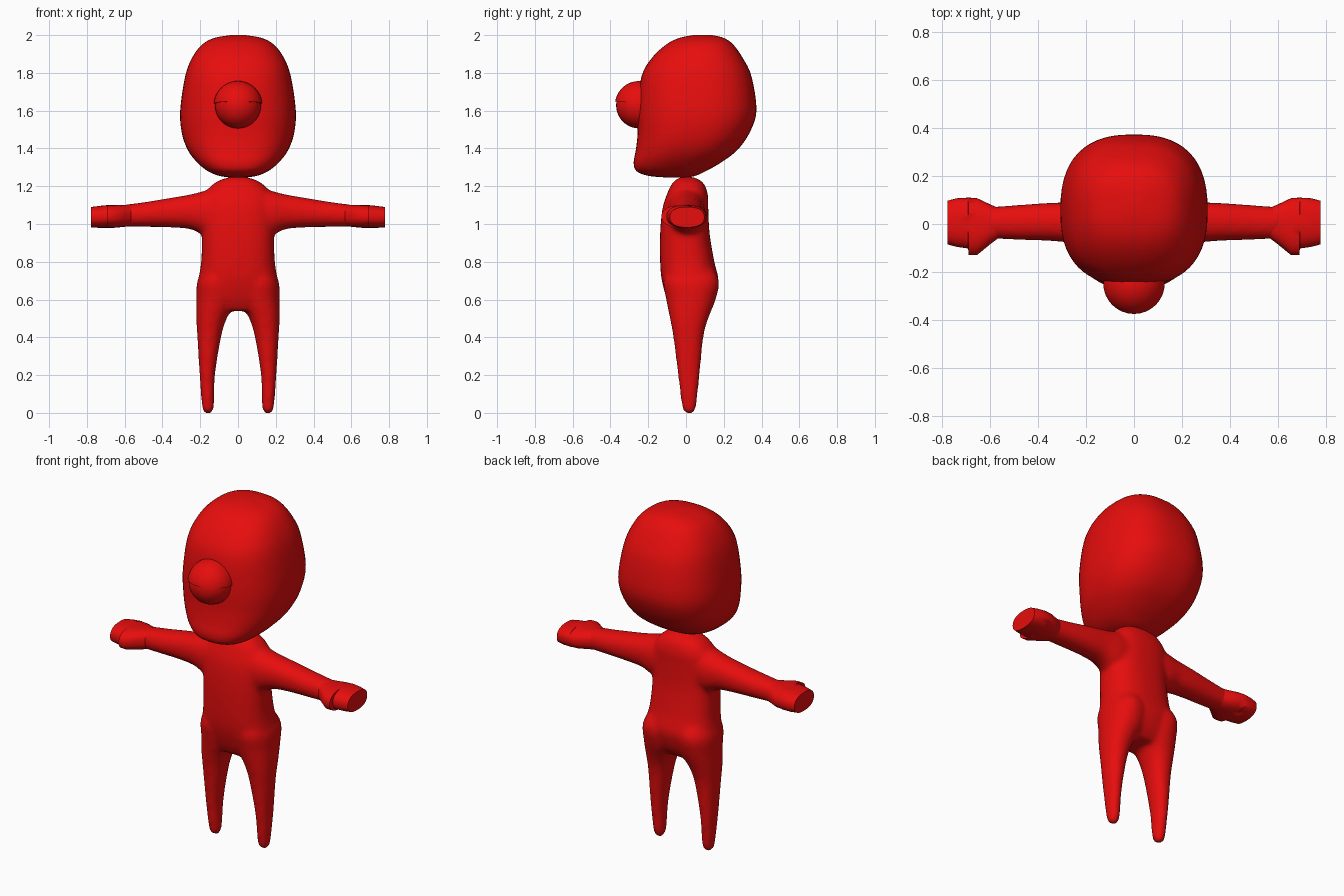
import bpy, bmesh, math
from mathutils import Vector

if "Cube" in bpy.data.objects:
    bpy.data.objects.remove(bpy.data.objects["Cube"], do_unlink=True)

red = bpy.data.materials.new("glossy red")
red.use_nodes = True
red.diffuse_color = (0.8, 0.004, 0.004, 1)
red.node_tree.nodes["Principled BSDF"].inputs["Base Color"].default_value = red.diffuse_color


def catmull(a, b, c, d, t):
    return tuple(0.5 * (2 * q + (r - p) * t + (2 * p - 5 * q + 4 * r - s) * t * t
                        + (3 * q - p - 3 * r + s) * t ** 3)
                 for p, q, r, s in zip(a, b, c, d))


def refine(rings, steps):
    """Smoothly interpolate a list of section rings."""
    last = len(rings) - 1
    out = []
    for i in range(last):
        quad = (rings[max(i - 1, 0)], rings[i], rings[i + 1], rings[min(i + 2, last)])
        out += [catmull(*quad, k / steps) for k in range(steps)]
    return out + [rings[last]]


def loft(bm, rings, axis, power=2.0, steps=4, sides=40, side=1):
    """Skin rings (position, min u, max u, min v, max v) along x or z; side=-1 mirrors."""
    loops = []
    for pos, u0, u1, v0, v1 in refine(rings, steps):
        loop = []
        for k in range(sides):
            a = 2 * math.pi * k / sides
            c, s = math.cos(a), math.sin(a)
            u = (u0 + u1) / 2 + (u1 - u0) / 2 * math.copysign(abs(c) ** (2 / power), c)
            v = (v0 + v1) / 2 + (v1 - v0) / 2 * math.copysign(abs(s) ** (2 / power), s)
            p = Vector((pos, u, v) if axis == "x" else (u, v, pos))
            p.x *= side
            loop.append(bm.verts.new(p))
        loops.append(loop)
    for a, b in zip(loops, loops[1:]):
        for k in range(sides):
            n = (k + 1) % sides
            bm.faces.new((a[k], a[n], b[n], b[k]))
    bm.faces.new(loops[0])
    bm.faces.new(loops[-1])


def finish(bm, name, angle=45):
    bmesh.ops.recalc_face_normals(bm, faces=bm.faces)
    mesh = bpy.data.meshes.new(name)
    bm.to_mesh(mesh)
    bm.free()
    mesh.materials.append(red)
    ob = bpy.data.objects.new(name, mesh)
    bpy.context.collection.objects.link(ob)
    bpy.ops.object.select_all(action="DESELECT")
    ob.select_set(True)
    bpy.context.view_layer.objects.active = ob
    bpy.ops.object.shade_smooth_by_angle(angle=math.radians(angle))
    return ob


# Body: torso, arms and legs fused into one soft skin
bm = bmesh.new()
torso = [
    (0.54, -0.17, 0.17, -0.07, 0.10),
    (0.60, -0.21, 0.21, -0.10, 0.145),
    (0.70, -0.21, 0.21, -0.128, 0.172),
    (0.80, -0.195, 0.195, -0.137, 0.15),
    (0.95, -0.19, 0.19, -0.137, 0.125),
    (1.08, -0.19, 0.19, -0.125, 0.118),
    (1.16, -0.175, 0.175, -0.10, 0.115),
    (1.22, -0.12, 0.12, -0.07, 0.09),
    (1.248, -0.05, 0.05, -0.03, 0.04),
]
loft(bm, torso, "z", power=2.5)
arm = [
    (0.05, -0.10, 0.10, 0.94, 1.215),
    (0.17, -0.095, 0.10, 0.94, 1.178),
    (0.25, -0.08, 0.092, 0.972, 1.157),
    (0.36, -0.07, 0.088, 0.982, 1.138),
    (0.50, -0.065, 0.078, 0.985, 1.115),
    (0.62, -0.06, 0.07, 0.988, 1.10),
]
leg = [
    (-0.003, 0.145, 0.175, 0.005, 0.035),
    (0.03, 0.128, 0.19, -0.02, 0.053),
    (0.20, 0.122, 0.203, -0.042, 0.072),
    (0.40, 0.09, 0.215, -0.067, 0.092),
    (0.50, 0.06, 0.221, -0.085, 0.118),
    (0.60, 0.01, 0.22, -0.105, 0.157),
    (0.70, 0.01, 0.215, -0.12, 0.175),
    (0.78, 0.04, 0.17, -0.09, 0.13),
]
for side in (1, -1):
    loft(bm, arm, "x", power=2.2, side=side)
    loft(bm, leg, "z", power=2.2, side=side)
body = finish(bm, "body")
skin = body.modifiers.new("fuse", "REMESH")
skin.mode = "VOXEL"
skin.voxel_size = 0.013
skin.use_smooth_shade = True
soft = body.modifiers.new("soften", "SMOOTH")
soft.factor = 0.5
soft.iterations = 8

# Mitten hands with a blunt thumb step
hand = [
    (0.56, -0.055, 0.065, 0.992, 1.10),
    (0.60, -0.085, 0.082, 0.985, 1.10),
    (0.655, -0.13, 0.108, 0.98, 1.10),
    (0.69, -0.13, 0.11, 0.98, 1.10),
    (0.691, -0.102, 0.11, 0.98, 1.10),
    (0.74, -0.095, 0.107, 0.98, 1.095),
    (0.777, -0.085, 0.097, 0.982, 1.09),
]
for side, label in ((1, "left"), (-1, "right")):
    bm = bmesh.new()
    loft(bm, hand, "x", power=2.4, steps=1, side=side)
    finish(bm, label + "_hand", 50)

# Large rounded head with a jutting chin
head = [
    (2.0, -0.04, 0.04, 0.04, 0.14),
    (1.985, -0.125, 0.125, -0.035, 0.20),
    (1.95, -0.19, 0.19, -0.105, 0.25),
    (1.88, -0.243, 0.243, -0.18, 0.30),
    (1.78, -0.28, 0.28, -0.236, 0.347),
    (1.60, -0.306, 0.306, -0.255, 0.373),
    (1.48, -0.297, 0.297, -0.256, 0.335),
    (1.39, -0.265, 0.265, -0.266, 0.27),
    (1.325, -0.215, 0.215, -0.277, 0.185),
    (1.28, -0.16, 0.16, -0.262, 0.105),
    (1.255, -0.10, 0.10, -0.20, 0.05),
    (1.246, -0.04, 0.04, -0.10, 0.0),
]
bm = bmesh.new()
loft(bm, head, "z", power=2.5, sides=56)
finish(bm, "head", 80)

# Single round eye with a lid shell over its upper half
bm = bmesh.new()
bmesh.ops.create_uvsphere(bm, u_segments=32, v_segments=20, radius=0.122)
eye = finish(bm, "eyeball")
bm = bmesh.new()
bmesh.ops.create_uvsphere(bm, u_segments=32, v_segments=20, radius=0.129)
bmesh.ops.bisect_plane(bm, geom=bm.verts[:] + bm.edges[:] + bm.faces[:],
                       plane_co=(0, 0, 0.01), plane_no=(0, 0, 1), clear_inner=True)
bmesh.ops.holes_fill(bm, edges=[e for e in bm.edges if e.is_boundary])
lid = finish(bm, "eyelid")
lid.rotation_euler.x = math.radians(-5)
for ob in (eye, lid):
    ob.location = (0, -0.248, 1.628)
